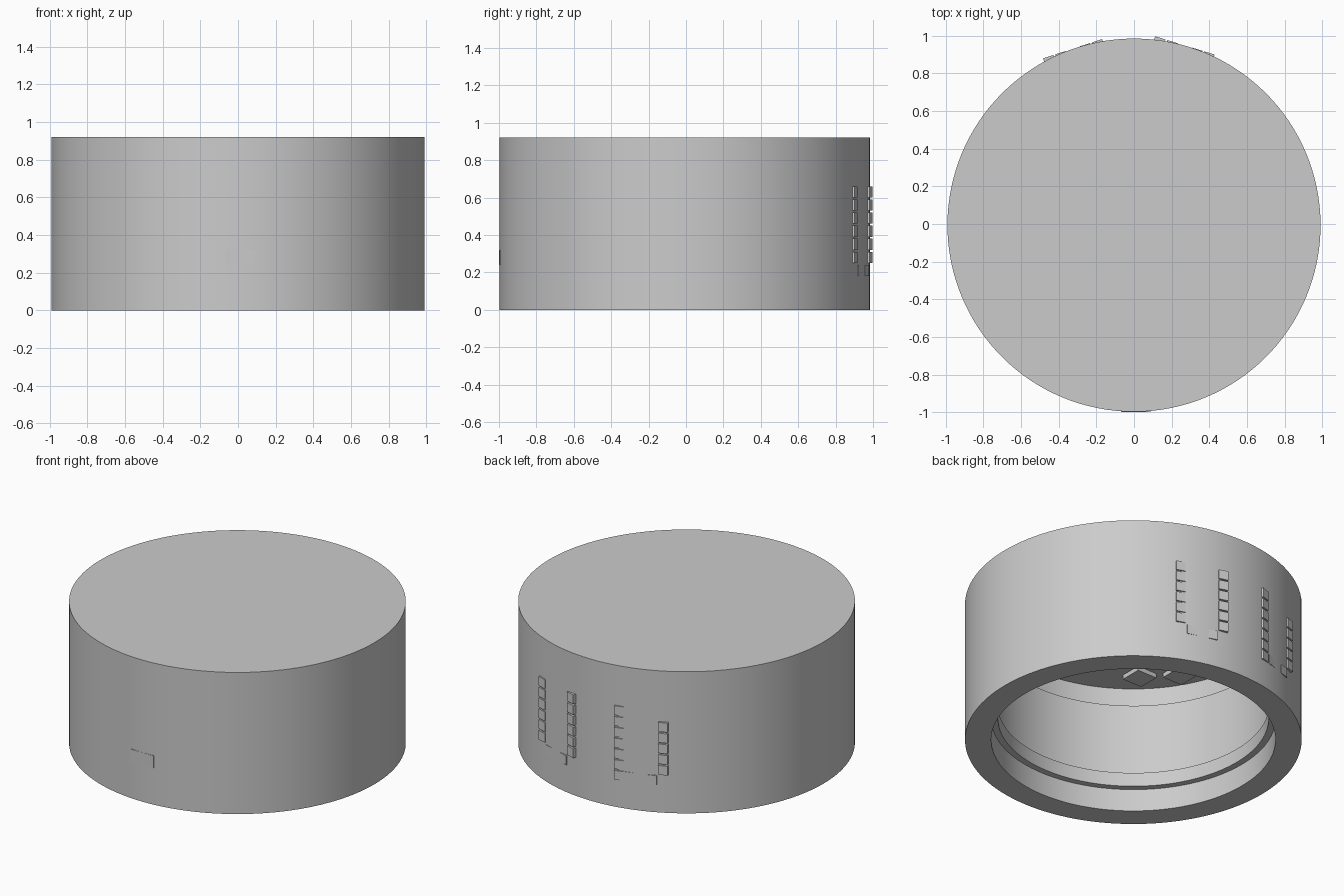
import bpy
import bmesh
import math
from mathutils import Matrix, Vector

if "Cube" in bpy.data.objects:
    bpy.data.objects.remove(bpy.data.objects["Cube"])

CENTRE_Y = -0.006
RADIUS = 0.991

grey = bpy.data.materials.new("light_grey")
grey.use_nodes = True
grey.diffuse_color = (0.6, 0.6, 0.6, 1)
grey.node_tree.nodes["Principled BSDF"].inputs["Base Color"].default_value = (0.6, 0.6, 0.6, 1)


def finish(name, bm):
    mesh = bpy.data.meshes.new(name)
    bmesh.ops.recalc_face_normals(bm, faces=bm.faces)
    bm.to_mesh(mesh)
    bm.free()
    mesh.materials.append(grey)
    obj = bpy.data.objects.new(name, mesh)
    obj.location.y = CENTRE_Y
    bpy.context.collection.objects.link(obj)
    return obj


def add_box(bm, size, centre, rotation=0):
    matrix = (Matrix.Rotation(rotation, 4, "Z") @ Matrix.Translation(centre)
              @ Matrix.Diagonal((*size, 1)))
    bmesh.ops.create_cube(bm, size=1, matrix=matrix)


# Hollow cap: counterbore, inner lip, then a wider cavity up to the ceiling
profile = [(0, 0.92), (RADIUS, 0.92), (RADIUS, 0), (0.837, 0), (0.837, 0.145),
           (0.797, 0.145), (0.797, 0.235), (0.855, 0.235), (0.855, 0.725),
           (0.87, 0.725), (0.87, 0.848), (0, 0.848)]
bm = bmesh.new()
points = [bm.verts.new((r, 0, z)) for r, z in profile]
edges = [bm.edges.new(pair) for pair in zip(points, points[1:])]
bmesh.ops.spin(bm, geom=points + edges, cent=(0, 0, 0), axis=(0, 0, 1),
               angle=math.tau, steps=128, use_duplicate=False)
bmesh.ops.remove_doubles(bm, verts=bm.verts, dist=0.0001)
cap = finish("cap_body", bm)
bpy.context.view_layer.objects.active = cap
cap.select_set(True)
bpy.ops.object.shade_smooth_by_angle(angle=math.radians(30))

# Small plate on the front wall, turned a touch so its left end stands proud
bm = bmesh.new()
add_box(bm, (0.16, 0.03, 0.08), (0, -0.977, 0.28), math.radians(0.6))
finish("front_plate", bm)


# Flat panels of raised grip blocks on the back wall
def grip_panel(name, angle, columns):
    bm = bmesh.new()
    for column, rows in columns.items():
        for row in rows:
            centre = Vector((-0.157 + 0.068 * column, 0.977, 0.63 - 0.07 * row))
            add_box(bm, (0.058, 0.03, 0.06), centre, math.radians(angle))
    return finish(name, bm)


grip_panel("back_left_grip", -17, {0: range(6), 1: [6], 3: [6], 4: range(6)})
grip_panel("back_right_grip", 18, {0: range(1, 6), 1: [6], 3: [6], 4: range(7)})

# Raised pads under the ceiling
bm = bmesh.new()
for distance, turn in ((0.7, 227), (0.73, 208)):
    place = Matrix.Rotation(math.radians(turn), 4, "Z") @ Vector((distance, 0, 0.835))
    add_box(bm, (0.14, 0.14, 0.03), place)
finish("ceiling_pads", bm)
